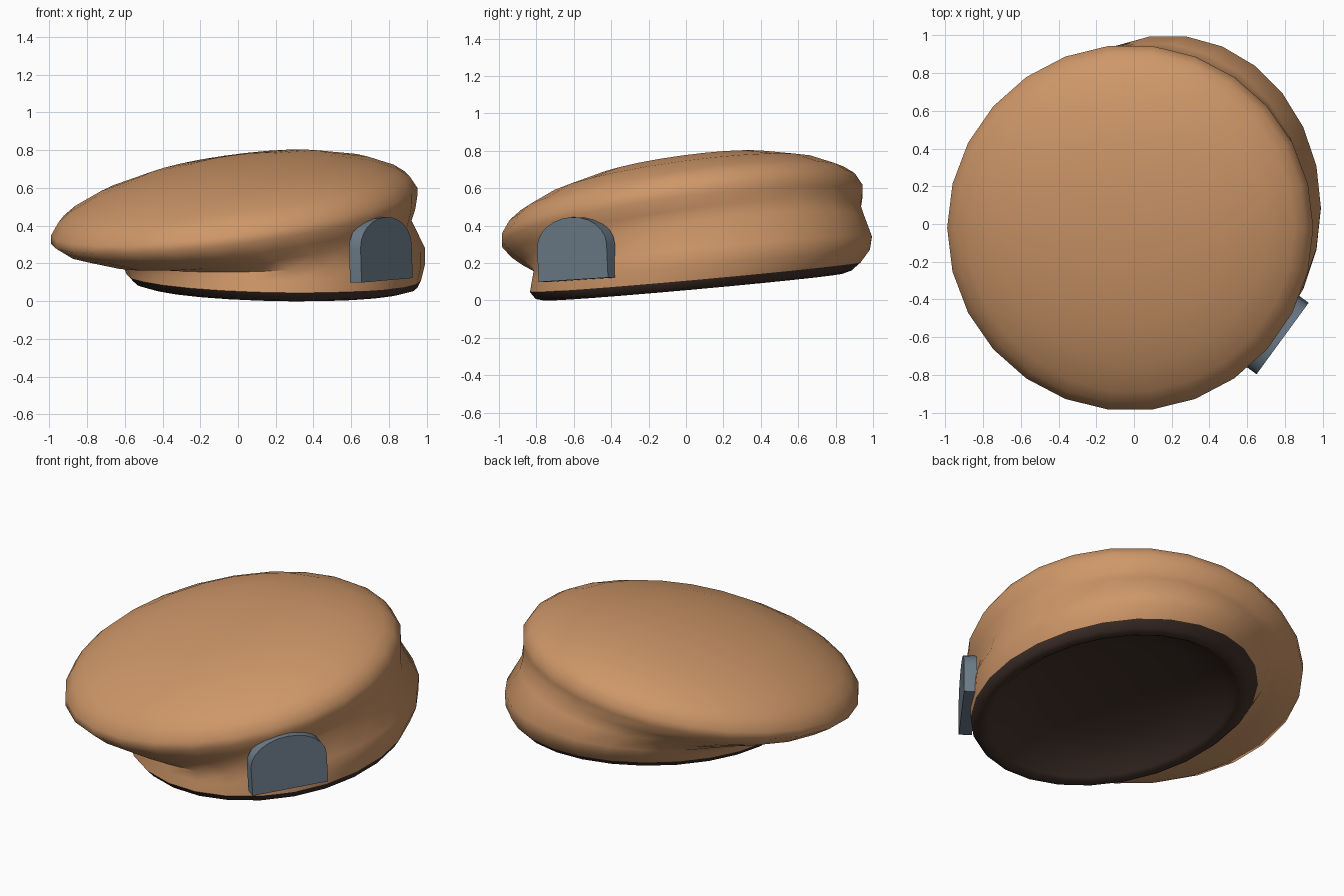
import bpy, bmesh
from math import sin, cos, pi, atan2, radians
from mathutils import Matrix, Vector

if "Cube" in bpy.data.objects:
    bpy.data.objects.remove(bpy.data.objects["Cube"])

SEG = 26


def paint(obj, name, col):
    mat = bpy.data.materials.new(name)
    mat.diffuse_color = (*col, 1)
    mat.use_nodes = True
    mat.node_tree.nodes["Principled BSDF"].inputs["Base Color"].default_value = mat.diffuse_color
    obj.data.materials.append(mat)


def finish(bm, name, angle):
    me = bpy.data.meshes.new(name)
    bm.to_mesh(me)
    bm.free()
    obj = bpy.data.objects.new(name, me)
    bpy.context.collection.objects.link(obj)
    bpy.ops.object.select_all(action='DESELECT')
    obj.select_set(True)
    bpy.context.view_layer.objects.active = obj
    bpy.ops.object.shade_smooth_by_angle(angle=radians(angle))
    return obj


def loft(name, rings, tip, angle=60):
    """Skin tilted ellipses (cx, cy, cz, rx, ry, slope_x, slope_y), closed at a tip point."""
    bm = bmesh.new()
    loops = []
    for cx, cy, cz, rx, ry, sx, sy in rings:
        loop = []
        for i in range(SEG):
            a = 2 * pi * i / SEG
            x, y = rx * cos(a), ry * sin(a)
            loop.append(bm.verts.new((cx + x, cy + y, cz + sx * x + sy * y)))
        loops.append(loop)
    for lo, hi in zip(loops, loops[1:]):
        for i in range(SEG):
            j = (i + 1) % SEG
            bm.faces.new((lo[i], lo[j], hi[j], hi[i]))
    t = bm.verts.new(tip)
    last = loops[-1]
    for i in range(SEG):
        bm.faces.new((last[i], last[(i + 1) % SEG], t))
    return finish(bm, name, angle)


# Slouched cap: head band, waist, overhanging tilted crown
hem = (0.19, 0.05, 0.125, 0.78, 0.89, -0.02, 0.09)
cap = loft("cap", [
    hem,
    (0.19, 0.08, 0.19, 0.80, 0.91, 0.0, 0.09),
    (0.18, 0.09, 0.25, 0.81, 0.91, 0.04, 0.10),
    (0.10, 0.04, 0.32, 0.82, 0.92, 0.13, 0.13),
    (0.02, 0.00, 0.37, 0.92, 0.94, 0.13, 0.135),
    (-0.02, -0.02, 0.43, 0.97, 0.97, 0.13, 0.135),
    (-0.02, -0.02, 0.475, 0.97, 0.97, 0.13, 0.135),
    (-0.02, -0.02, 0.54, 0.93, 0.93, 0.13, 0.135),
    (-0.02, -0.02, 0.585, 0.87, 0.87, 0.13, 0.135),
    (-0.02, -0.02, 0.65, 0.73, 0.73, 0.13, 0.135),
    (-0.02, -0.02, 0.71, 0.50, 0.50, 0.13, 0.135),
    (-0.02, -0.02, 0.74, 0.25, 0.25, 0.13, 0.135),
], (-0.02, -0.02, 0.75))
paint(cap, "felt", (0.62, 0.31, 0.14))

# Dark rolled hem and hollow lining
lining = loft("lining", [
    hem,
    (0.20, 0.04, 0.085, 0.75, 0.85, -0.02, 0.09),
    (0.20, 0.04, 0.072, 0.70, 0.80, -0.02, 0.09),
    (0.20, 0.04, 0.09, 0.67, 0.77, -0.02, 0.09),
    (0.19, 0.04, 0.15, 0.60, 0.69, 0.0, 0.09),
    (0.18, 0.04, 0.21, 0.42, 0.48, 0.02, 0.09),
    (0.17, 0.04, 0.24, 0.21, 0.24, 0.02, 0.09),
], (0.17, 0.04, 0.25))
paint(lining, "lining", (0.055, 0.032, 0.024))

# Arched badge: flat bottom, rounded top, facing front right
bm = bmesh.new()
W, BASE, SPRING, TOP = 0.23, -0.17, 0.01, 0.165
outline = [(-W, BASE), (W, BASE)]
outline += [(W * cos(pi * i / 12), SPRING + (TOP - SPRING) * sin(pi * i / 12)) for i in range(13)]
face = bm.faces.new([bm.verts.new((x, 0, z)) for x, z in outline])
out = bmesh.ops.extrude_face_region(bm, geom=[face])
bmesh.ops.translate(bm, vec=(0, 0.075, 0),
                    verts=[v for v in out["geom"] if isinstance(v, bmesh.types.BMVert)])
bmesh.ops.recalc_face_normals(bm, faces=bm.faces)
badge = finish(bm, "badge", 35)
badge.matrix_world = (Matrix.Translation(Vector((0.785, -0.61, 0.28)))
                      @ Matrix.Rotation(atan2(0.37, 0.27), 4, 'Z')
                      @ Matrix.Rotation(radians(-3), 4, 'Y'))
paint(badge, "metal", (0.15, 0.20, 0.25))
